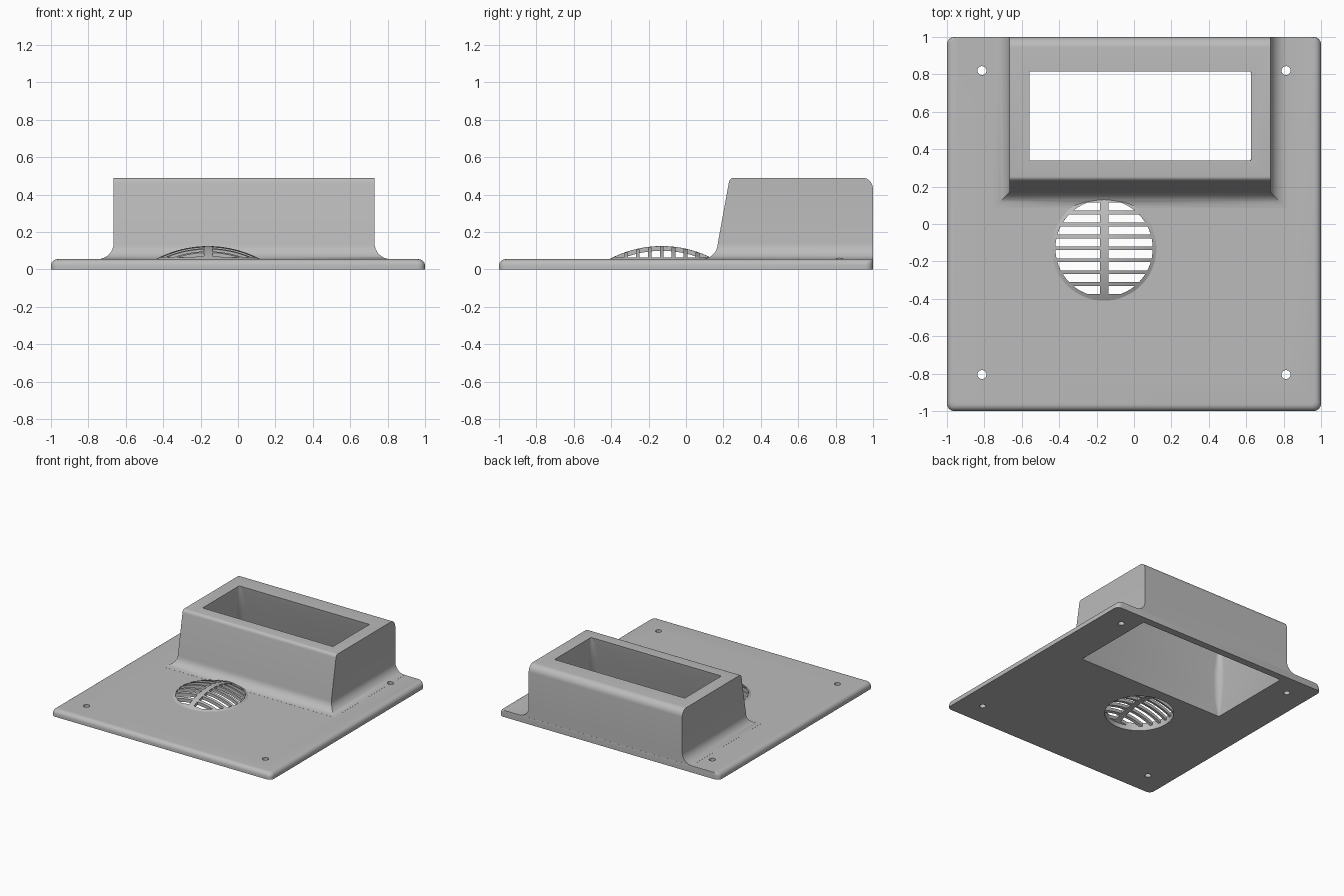
import bpy, bmesh
from math import sin, cos, pi, sqrt

if "Cube" in bpy.data.objects:
    bpy.data.objects.remove(bpy.data.objects["Cube"], do_unlink=True)

grey = bpy.data.materials.new("plain grey")
grey.use_nodes = True
grey.diffuse_color = (0.5, 0.5, 0.5, 1)
grey.node_tree.nodes["Principled BSDF"].inputs["Base Color"].default_value = (0.5, 0.5, 0.5, 1)


def make(name, stacks):
    """Object from stacks of matching rings, each stack skinned and capped."""
    bm = bmesh.new()
    for rings in stacks:
        loops = [[bm.verts.new(p) for p in ring] for ring in rings]
        for a, b in zip(loops, loops[1:]):
            for i in range(len(a)):
                j = (i + 1) % len(a)
                bm.faces.new((a[i], a[j], b[j], b[i]))
        bm.faces.new(loops[0][::-1])
        bm.faces.new(loops[-1])
    bmesh.ops.recalc_face_normals(bm, faces=bm.faces)
    mesh = bpy.data.meshes.new(name)
    bm.to_mesh(mesh)
    bm.free()
    mesh.materials.append(grey)
    obj = bpy.data.objects.new(name, mesh)
    bpy.context.collection.objects.link(obj)
    return obj


def rect(x0, x1, y0, y1, z, r=0.0, n=6):
    """Rectangle ring, with rounded corners when r is given."""
    if not r:
        return [(x0, y0, z), (x1, y0, z), (x1, y1, z), (x0, y1, z)]
    ring = []
    corners = [(x0 + r, y0 + r), (x1 - r, y0 + r), (x1 - r, y1 - r), (x0 + r, y1 - r)]
    for k, (cx, cy) in enumerate(corners):
        for i in range(n + 1):
            a = pi + (k + i / n) * pi / 2
            ring.append((cx + r * cos(a), cy + r * sin(a), z))
    return ring


def circle(x, y, r, z, n):
    return [(x + r * cos(2 * pi * i / n), y + r * sin(2 * pi * i / n), z) for i in range(n)]


def combine(obj, other, operation):
    mod = obj.modifiers.new("combine", 'BOOLEAN')
    mod.operation, mod.solver, mod.object = operation, 'EXACT', other
    bpy.context.view_layer.objects.active = obj
    bpy.ops.object.modifier_apply(modifier=mod.name)
    bpy.data.objects.remove(other, do_unlink=True)


def smooth(obj):
    bpy.ops.object.select_all(action='DESELECT')
    obj.select_set(True)
    bpy.context.view_layer.objects.active = obj
    bpy.ops.object.shade_smooth_by_angle(angle=0.55)


# Base plate: rounded upper edge on the front and sides, square at the back
TOP, EDGE = 0.055, 0.035
rings = [rect(-1, 1, -1, 1, 0, 0.04)]
for i in range(7):
    a = i / 6 * pi / 2
    d = EDGE * (1 - cos(a))
    rings.append(rect(-1 + d, 1 - d, -1 + d, 1, TOP - EDGE + EDGE * sin(a), 0.04 - d * 0.5))
plate = make("base_plate", [rings])

# Raised housing: flared foot, leaning front, rounded upper front and back edges
FOOT, HIGH, BACK = 0.085, 0.49, 0.9995


def housing_ring(z, flare):
    front = 0.17 + 0.06 * (z - 0.14) / 0.33 if z > 0.14 else 0.17
    if z > 0.465:
        front += 0.02 - sqrt(max(0, 0.02 ** 2 - (z - 0.47) ** 2)) if z > 0.47 else 0
    back = BACK
    if z > 0.43:
        back -= 0.055 * (1 - sqrt(max(0, 1 - ((z - 0.43) / 0.06) ** 2)))
    return rect(-0.665 - flare, 0.73 + flare, front - flare, back, z)


rings = [housing_ring(0.025, FOOT)]
for i in range(9):
    a = i / 8 * pi / 2
    rings.append(housing_ring(TOP + 0.0005 + FOOT * (1 - cos(a)), FOOT * (1 - sin(a))))
for i in range(9):
    rings.append(housing_ring(0.43 + (HIGH - 0.43) * sin(i / 8 * pi / 2), 0))
combine(plate, make("housing", [rings]), 'UNION')

# Tapering well right through the housing, rounded corners in its middle
rings = []
for z, t, r in ((-0.05, 0, 0.006), (0, 0, 0.006), (0.12, 0.25, 0.05),
                (0.3, 0.62, 0.06), (0.44, 0.9, 0.04), (HIGH, 1, 0.004), (0.6, 1, 0.004)):
    rings.append(rect(-0.65 + 0.09 * t, 0.695 - 0.07 * t,
                      0.22 + 0.12 * t, 0.94 - 0.125 * t, z, r))
combine(plate, make("well_cutter", [rings]), 'DIFFERENCE')

# Screw holes and the round vent hole
VX, VY, VR = -0.16, -0.13, 0.26
holes = [[circle(x, y, 0.024, z, 20) for z in (-0.1, 0.2)]
         for x in (-0.813, 0.813) for y in (-0.805, 0.82)]
holes.append([circle(VX, VY, VR, z, 64) for z in (-0.1, 0.2)])
combine(plate, make("hole_cutter", holes), 'DIFFERENCE')
smooth(plate)

# Vent grille: shallow domed shell
OUTER, INNER, CZ = 0.595, 0.57, -0.47


def dome_rings(radius, edge):
    steps = [edge * (1 - i / 12) for i in range(12)] + [0.004]
    return [circle(VX, VY, r, CZ + sqrt(radius ** 2 - r ** 2), 64) for r in steps]


grille = make("vent_grille", [dome_rings(INNER, 0.268)[::-1] + dome_rings(OUTER, 0.28)])

# Slots either side of a central spine, ending on the rim circle
BAR, COUNT, REACH, SPINE = 0.02, 8, 0.245, 0.0225
pitch = (2 * REACH + BAR) / COUNT
slots = []
for k in range(COUNT):
    low = -REACH + k * pitch
    ys = [low + (pitch - BAR) * i / 6 for i in range(7)]
    for side in (-1, 1):
        outline = [(SPINE, ys[0])] + [(sqrt(VR ** 2 - y * y), y) for y in ys] + [(SPINE, ys[-1])]
        slots.append([[(VX + side * x, VY + y, z) for x, y in outline] for z in (-0.1, 0.3)])
combine(grille, make("slot_cutter", slots), 'DIFFERENCE')
smooth(grille)
